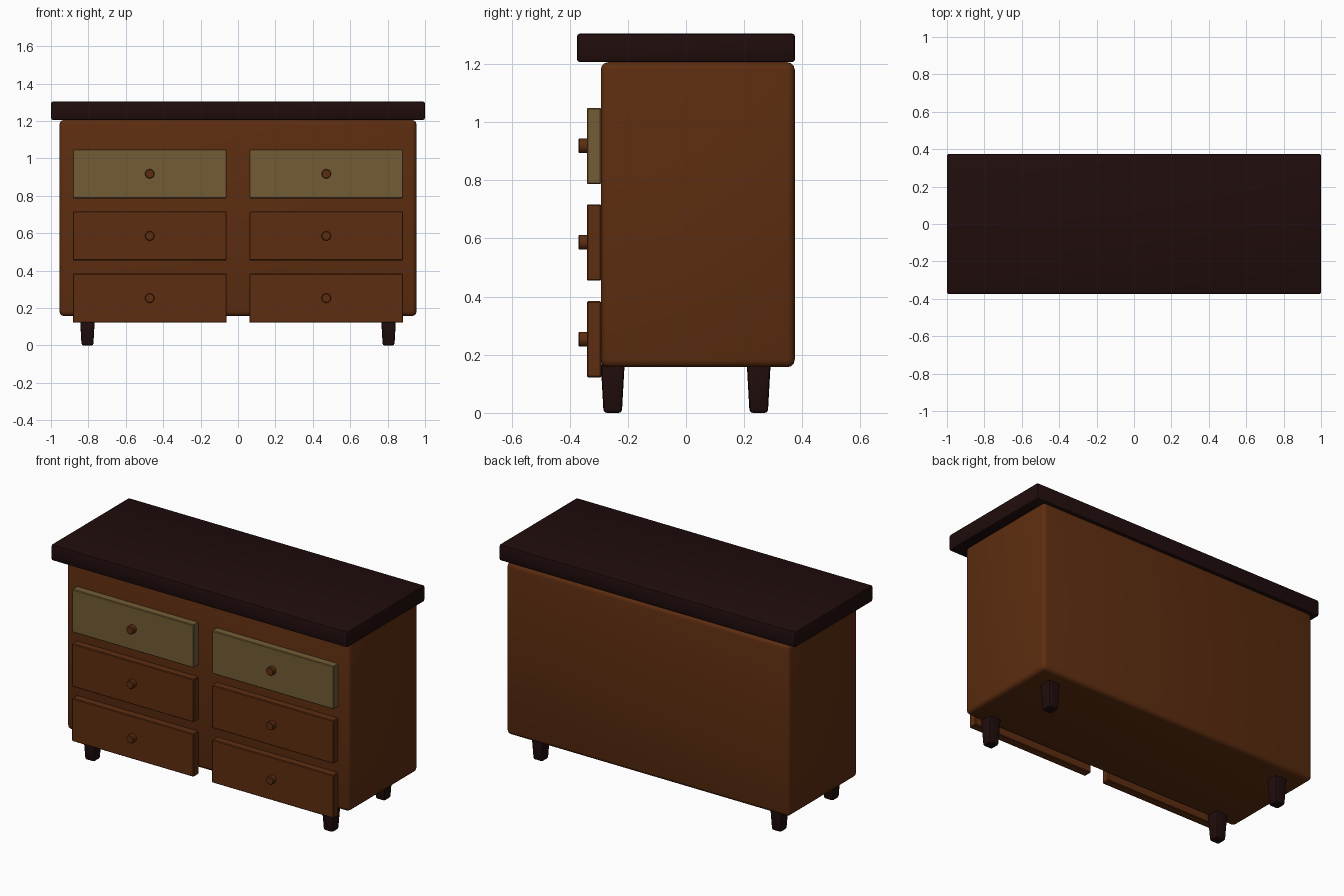
import bpy, bmesh, math
from mathutils import Matrix

if "Cube" in bpy.data.objects:
    bpy.data.objects.remove(bpy.data.objects["Cube"])


def material(name, rgb):
    m = bpy.data.materials.new(name)
    m.diffuse_color = (*rgb, 1.0)
    m.use_nodes = True
    m.node_tree.nodes["Principled BSDF"].inputs["Base Color"].default_value = m.diffuse_color
    return m


BROWN = material("brown wood", (0.108, 0.026, 0.005))
DARK = material("dark wood", (0.0146, 0.0038, 0.0038))
OLIVE = material("olive paint", (0.17, 0.107, 0.036))


def finish(bm, name, mat):
    bmesh.ops.recalc_face_normals(bm, faces=bm.faces)
    mesh = bpy.data.meshes.new(name)
    bm.to_mesh(mesh)
    bm.free()
    mesh.materials.append(mat)
    ob = bpy.data.objects.new(name, mesh)
    bpy.context.collection.objects.link(ob)
    bpy.ops.object.select_all(action='DESELECT')
    ob.select_set(True)
    bpy.context.view_layer.objects.active = ob
    bpy.ops.object.shade_smooth_by_angle(angle=math.radians(35))
    return ob


def box(name, lo, hi, mat, bevel, segments=2, taper=1.0):
    """Bevelled box between two corners; taper shrinks the bottom."""
    bm = bmesh.new()
    bmesh.ops.create_cube(bm, size=1.0)
    mid = [(a + b) / 2 for a, b in zip(lo, hi)]
    for v in bm.verts:
        k = taper if v.co.z < 0 else 1.0
        v.co = [m + c * (b - a) * s for m, c, a, b, s
                in zip(mid, v.co.copy(), lo, hi, (k, k, 1))]
    bmesh.ops.bevel(bm, geom=bm.edges[:], offset=bevel, segments=segments,
                    profile=0.5, affect='EDGES', clamp_overlap=True)
    return finish(bm, name, mat)


# Carcass and overhanging top
box("cabinet_body", (-0.955, -0.293, 0.157), (0.955, 0.374, 1.206), BROWN, 0.026, 3)
box("top_slab", (-1, -0.375, 1.206), (1, 0.375, 1.304), DARK, 0.01)

# Tapered legs
for x, sx in ((-0.805, "left"), (0.805, "right")):
    for y, sy in ((-0.252, "front"), (0.25, "back")):
        box(f"{sy}_{sx}_leg", (x - 0.041, y - 0.041, 0), (x + 0.041, y + 0.041, 0.17),
            DARK, 0.011, 2, taper=0.77)

# Drawer fronts with knobs: three rows, two columns
for row, z in enumerate((0.918, 0.586, 0.253)):
    for x, side in ((-0.472, "left"), (0.472, "right")):
        label = f"{('top', 'middle', 'bottom')[row]}_{side}"
        box(f"{label}_drawer", (x - 0.411, -0.341, z - 0.131), (x + 0.411, -0.291, z + 0.131),
            OLIVE if row == 0 else BROWN, 0.004, 1)
        bm = bmesh.new()
        bmesh.ops.create_cone(bm, cap_ends=True, segments=20, radius1=0.025, radius2=0.025,
                              depth=0.034, matrix=Matrix.Translation((x, -0.353, z))
                              @ Matrix.Rotation(math.pi / 2, 4, 'X'))
        rim = [e for e in bm.edges if all(v.co.y < -0.36 for v in e.verts)]
        bmesh.ops.bevel(bm, geom=rim, offset=0.003, segments=1, affect='EDGES')
        finish(bm, f"{label}_knob", BROWN)
